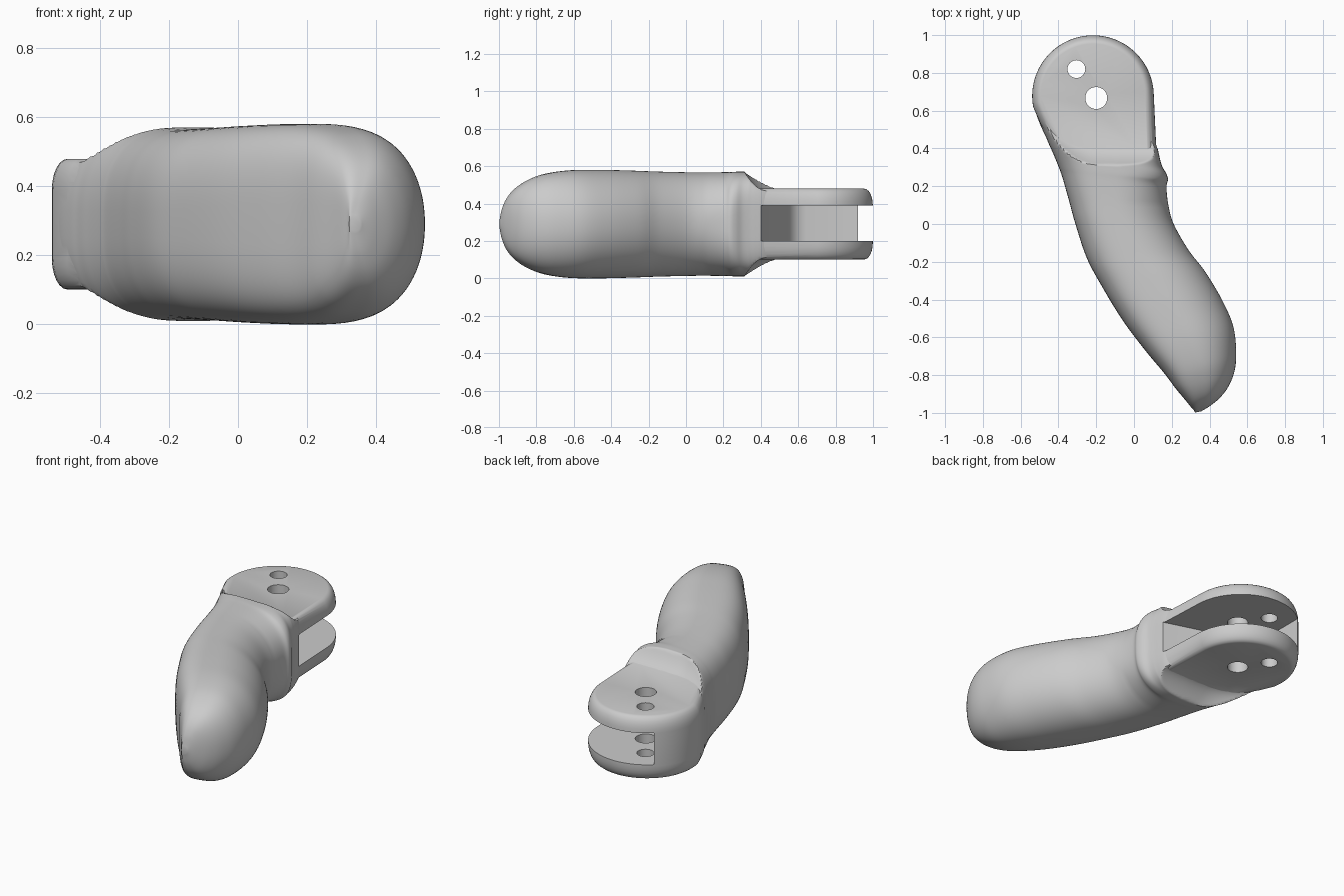
import bpy, bmesh, math

if "Cube" in bpy.data.objects:
    bpy.data.objects.remove(bpy.data.objects["Cube"])

MID = 0.29


def mesh_object(name, verts, faces):
    me = bpy.data.meshes.new(name)
    me.from_pydata(verts, [], faces)
    bm = bmesh.new()
    bm.from_mesh(me)
    bmesh.ops.recalc_face_normals(bm, faces=bm.faces)
    bm.to_mesh(me)
    bm.free()
    ob = bpy.data.objects.new(name, me)
    bpy.context.collection.objects.link(ob)
    return ob


def prism(name, outline, z0, z1):
    n = len(outline)
    verts = [(x, y, z) for z in (z0, z1) for x, y in outline]
    faces = [list(range(n))[::-1], list(range(n, 2 * n))]
    faces += [(i, (i + 1) % n, (i + 1) % n + n, i + n) for i in range(n)]
    return mesh_object(name, verts, faces)


def circle(cx, cy, r, a0=0, a1=360, n=40):
    steps = n if a1 - a0 == 360 else n - 1
    return [(cx + r * math.cos(math.radians(a0 + (a1 - a0) * i / steps)),
             cy + r * math.sin(math.radians(a0 + (a1 - a0) * i / steps)))
            for i in range(n)]


def activate(ob):
    bpy.ops.object.select_all(action='DESELECT')
    ob.select_set(True)
    bpy.context.view_layer.objects.active = ob


def apply_boolean(ob, other, op):
    m = ob.modifiers.new(op, 'BOOLEAN')
    m.operation, m.solver, m.object = op, 'EXACT', other
    activate(ob)
    bpy.ops.object.modifier_apply(modifier=m.name)
    bpy.data.objects.remove(other)


def spline(rows, sub):
    # Catmull-Rom through the stations
    out = []
    for i in range(len(rows) - 1):
        p0, p1 = rows[max(i - 1, 0)], rows[i]
        p2, p3 = rows[i + 1], rows[min(i + 2, len(rows) - 1)]
        for k in range(sub):
            t = k / sub
            out.append([0.5 * (2 * b + (c - a) * t + (2 * a - 5 * b + 4 * c - d) * t * t
                               + (3 * b - a - 3 * c + d) * t ** 3)
                        for a, b, c, d in zip(p0, p1, p2, p3)])
    out.append(list(rows[-1]))
    return out


def ramp(v, a, b):
    return min(1, max(0, (v - a) / (b - a)))


def step_limit(x, y):
    # Half height allowed: full body, then a concave step down to the hinge
    d = y - 0.31 - 1.5 * max(0, -0.2 - x) ** 2
    if d < 0:
        return 1
    return 0.180 + 0.106 * max(0, 1 - d / 0.12) ** 2


# Finger body: left x, y, right x, y, half height at each station
stations = [
    (-.53, .62, .107, .46, .25), (-.51, .56, .115, .43, .265),
    (-.485, .50, .125, .40, .275), (-.466, .46, .132, .37, .28),
    (-.449, .42, .14, .335, .28), (-.431, .38, .152, .30, .28),
    (-.414, .34, .172, .265, .28), (-.398, .30, .18, .235, .28),
    (-.38, .25, .172, .195, .278), (-.343, .12, .182, .10, .276),
    (-.31, 0, .21, 0, .277), (-.25, -.18, .29, -.14, .281),
    (-.17, -.33, .375, -.25, .286), (-.06, -.51, .465, -.40, .29),
    (.06, -.67, .525, -.54, .288), (.16, -.79, .541, -.68, .27),
    (.22, -.87, .532, -.78, .238), (.27, -.93, .50, -.86, .195),
    (.30, -.967, .455, -.92, .145), (.318, -.988, .40, -.965, .085),
    (.322, -.998, .355, -.992, .02)]
N, SUB = 96, 6
verts, faces = [], []
rings = spline(stations, SUB)
for i, (lx, ly, rx, ry, h) in enumerate(rings):
    n_left = 2.8 + 1.0 * ramp(i / SUB, 11, 16)      # pad gets squarer at the tip
    n_right = 4.0 - 1.9 * ramp(i / SUB, 4, 9)       # squarer where it meets the hinge
    for j in range(N):
        a = 2 * math.pi * j / N
        c, s = math.cos(a), math.sin(a)
        e = 2 / n_right if c > 0 else 2 / n_left
        u = 0.46 + (0.54 if c > 0 else -0.46) * abs(c) ** e
        x, y = lx + (rx - lx) * u, ly + (ry - ly) * u
        dz = min(h * abs(s) ** e, step_limit(x, y))
        verts.append((x, y, MID + math.copysign(dz, s)))
for i in range(len(rings) - 1):
    for j in range(N):
        k = (j + 1) % N
        faces.append((i * N + j, i * N + k, (i + 1) * N + k, (i + 1) * N + j))
faces += [list(range(N)), list(range((len(rings) - 1) * N, len(rings) * N))]
body = mesh_object("finger_body", verts, faces)

# Hinge head: rounded plate, bevelled at half height then stretched for tall soft rims
outline = circle(-.217, .677, .322, 5, 190, 56) + [(-.495, .53), (-.45, .455), (-.39, .38),
                                                  (-.32, .33), (.07, .33), (.105, .355), (.118, .40)]
head = prism("hinge_head", outline, -.0945, .0945)
bev = head.modifiers.new("rim", 'BEVEL')
bev.width, bev.segments, bev.limit_method = .045, 6, 'ANGLE'
bev.angle_limit = math.radians(60)
activate(head)
bpy.ops.object.modifier_apply(modifier="rim")
for v in head.data.vertices:
    v.co.z = MID + v.co.z * 2
apply_boolean(body, head, 'UNION')

# Slot open to the right and back
slot = prism("slot_cutter", [(-.43, 1.2), (-.43, .64), (-.42, .60), (-.39, .565), (-.35, .545),
                             (.13, .40), (.5, .29), (.5, 1.2)], .20, .39)
apply_boolean(body, slot, 'DIFFERENCE')

# Pin holes
for x, y, r in ((-.2, .667, .058), (-.305, .82, .047)):
    apply_boolean(body, prism("hole_cutter", circle(x, y, r), -.2, .8), 'DIFFERENCE')

activate(body)
bpy.ops.object.shade_smooth_by_angle(angle=math.radians(35))
